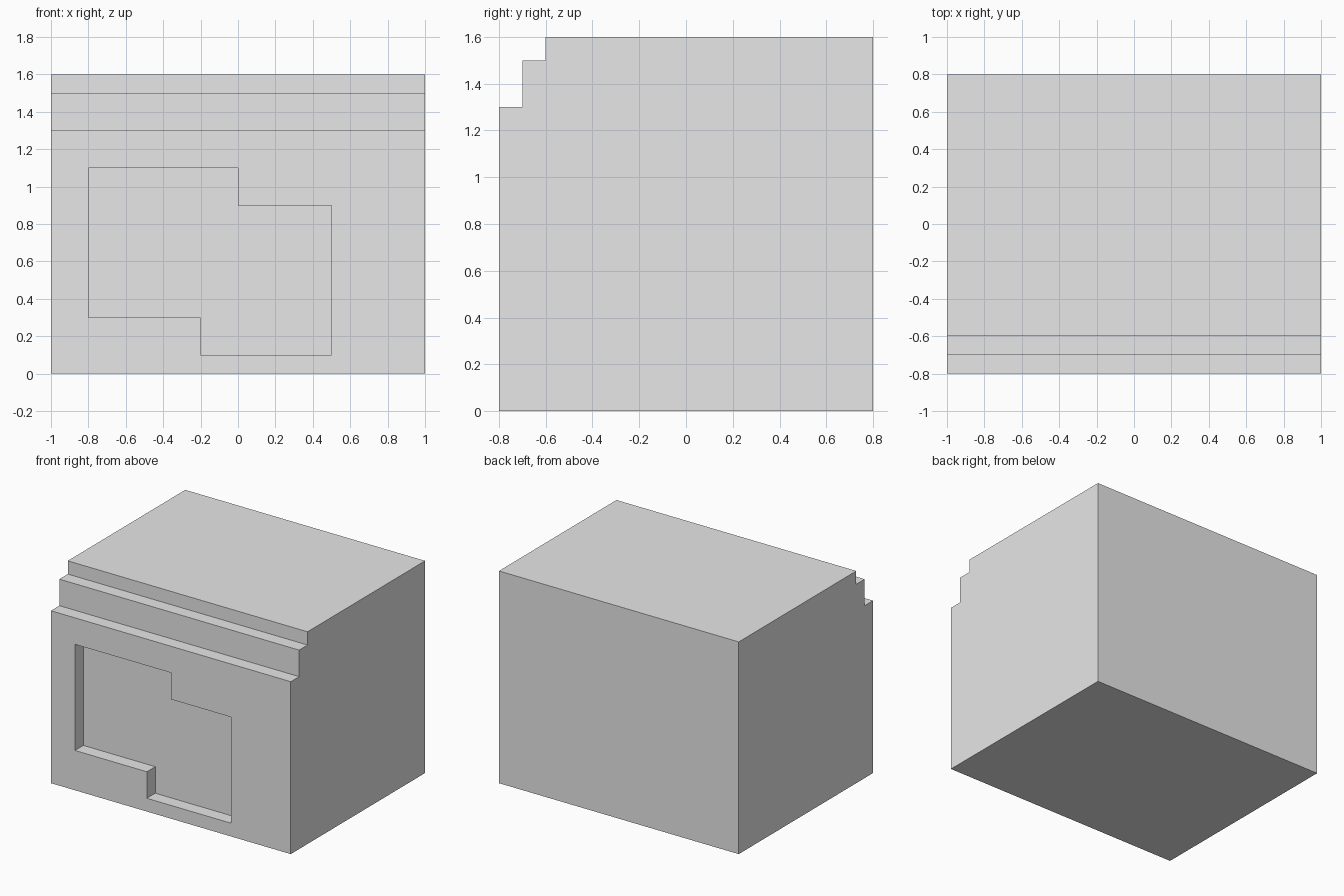
import bpy
import bmesh
from mathutils import Vector

cube = bpy.data.objects.get("Cube")
if cube:
    bpy.data.objects.remove(cube, do_unlink=True)

# One plain grey
GREY = (0.8, 0.8, 0.8, 1.0)
grey = bpy.data.materials.new("light_grey")
grey.use_nodes = True
grey.diffuse_color = GREY
grey.node_tree.nodes["Principled BSDF"].inputs["Base Color"].default_value = GREY


def extrude_profile(name, points, sweep):
    """Solid made by sweeping a closed outline along a vector."""
    bm = bmesh.new()
    face = bm.faces.new([bm.verts.new(p) for p in points])
    result = bmesh.ops.extrude_face_region(bm, geom=[face], use_keep_orig=True)
    verts = [g for g in result["geom"] if isinstance(g, bmesh.types.BMVert)]
    bmesh.ops.translate(bm, verts=verts, vec=Vector(sweep))
    bmesh.ops.recalc_face_normals(bm, faces=bm.faces)
    mesh = bpy.data.meshes.new(name)
    bm.to_mesh(mesh)
    bm.free()
    mesh.materials.append(grey)
    obj = bpy.data.objects.new(name, mesh)
    bpy.context.collection.objects.link(obj)
    return obj


# Block with two steps along its upper front edge
side = [(-0.8, 0), (0.8, 0), (0.8, 1.6), (-0.6, 1.6),
        (-0.6, 1.5), (-0.7, 1.5), (-0.7, 1.3), (-0.8, 1.3)]
block = extrude_profile("stepped_block", [(-1, y, z) for y, z in side], (2, 0, 0))

# Shallow stepped recess in the front face
outline = [(-0.8, 0.3), (-0.2, 0.3), (-0.2, 0.1), (0.5, 0.1),
           (0.5, 0.9), (0, 0.9), (0, 1.1), (-0.8, 1.1)]
cutter = extrude_profile("recess_cutter", [(x, -0.9, z) for x, z in outline], (0, 0.2, 0))
cutter.hide_render = True

cut = block.modifiers.new("front_recess", "BOOLEAN")
cut.operation = "DIFFERENCE"
cut.solver = "EXACT"
cut.object = cutter

# Apply the cut and discard the cutter
bpy.context.view_layer.objects.active = block
block.select_set(True)
bpy.ops.object.modifier_apply(modifier=cut.name)
bpy.data.objects.remove(cutter, do_unlink=True)
